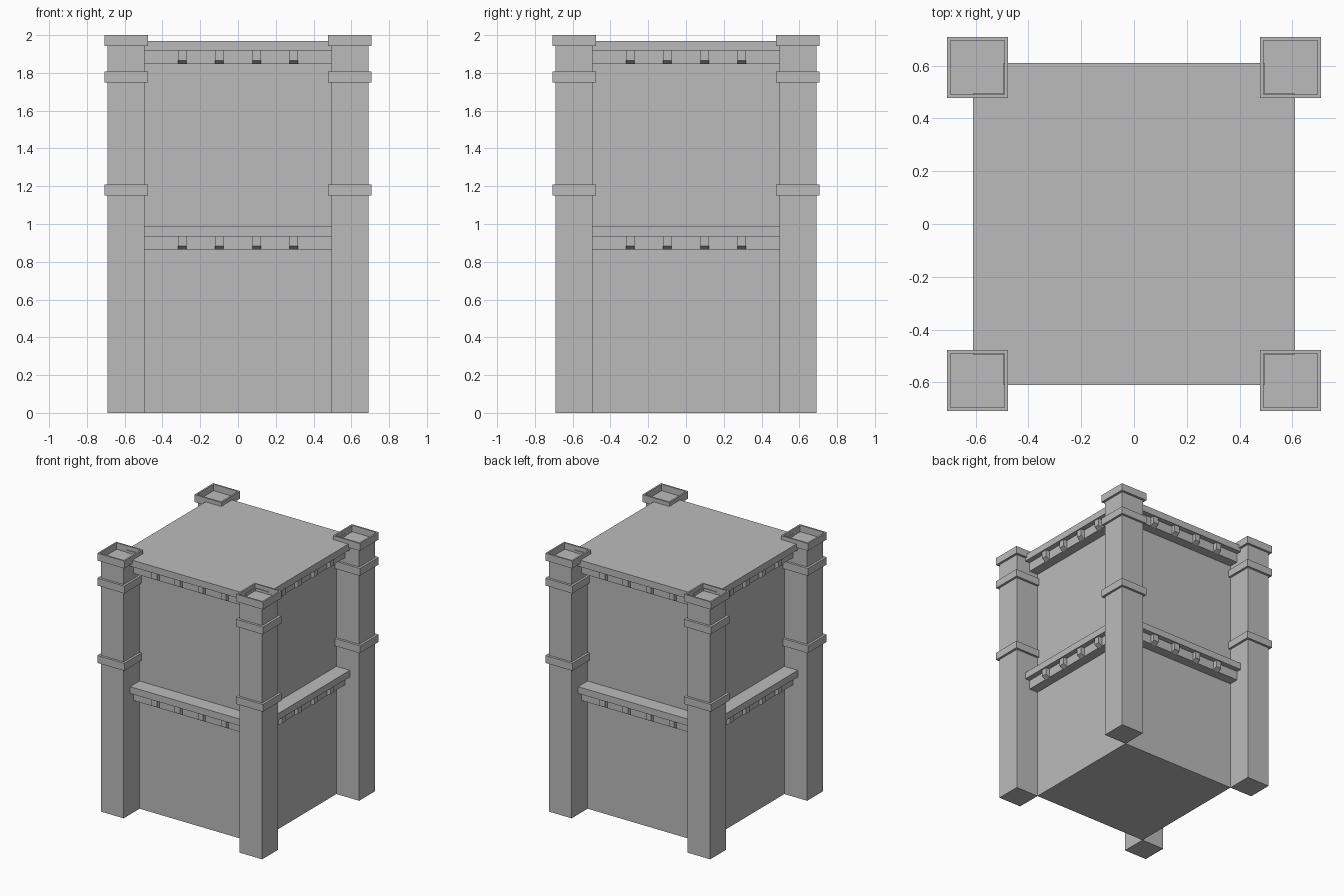
import bpy, bmesh
from math import pi
from mathutils import Matrix, Vector

default = bpy.data.objects.get("Cube")
if default:
    bpy.data.objects.remove(default, do_unlink=True)

stone = bpy.data.materials.new("grey stone")
stone.use_nodes = True
stone.diffuse_color = (0.5, 0.5, 0.5, 1)
stone.node_tree.nodes["Principled BSDF"].inputs["Base Color"].default_value = (0.5, 0.5, 0.5, 1)

WALL = 0.495    # half width of the tower body, and inner face of the pillars
PILLAR = 0.69   # outer face of the pillars
LIP = 0.018     # how far the pillar bands stand out


def finish(name, bm):
    bmesh.ops.recalc_face_normals(bm, faces=bm.faces)
    mesh = bpy.data.meshes.new(name)
    bm.to_mesh(mesh)
    bm.free()
    mesh.materials.append(stone)
    obj = bpy.data.objects.new(name, mesh)
    bpy.context.collection.objects.link(obj)
    return obj


def prism(bm, outline, offset):
    """Extrude a flat outline of 3D points by an offset."""
    face = bm.faces.new([bm.verts.new(p) for p in outline])
    top = bmesh.ops.extrude_face_region(bm, geom=[face])["geom"]
    verts = [g for g in top if isinstance(g, bmesh.types.BMVert)]
    bmesh.ops.translate(bm, verts=verts, vec=offset)


def box(bm, low, high):
    (x0, y0, z0), (x1, y1, z1) = low, high
    prism(bm, [(x0, y0, z0), (x1, y0, z0), (x1, y1, z0), (x0, y1, z0)], (0, 0, z1 - z0))


def cross_slab(name, reach, z0, z1):
    """Slab projecting from all four walls between the pillars."""
    bm = bmesh.new()
    quarter = [Vector((WALL, -WALL, z0)), Vector((reach, -WALL, z0)), Vector((reach, WALL, z0))]
    outline = [Matrix.Rotation(k * pi / 2, 3, "Z") @ p for k in range(4) for p in quarter]
    prism(bm, outline, (0, 0, z1 - z0))
    finish(name, bm)


def brackets(name, z):
    """Four small brackets with sloped undersides on each side."""
    bm = bmesh.new()
    for i in range(4):
        x = (i - 1.5) * 0.197 - 0.0225
        prism(bm, [(x, -0.56, z), (x, -0.57, z), (x, -0.6, z + 0.018),
                   (x, -0.6, z + 0.07), (x, -0.56, z + 0.07)], (0.045, 0, 0))
    side = bm.verts[:] + bm.edges[:] + bm.faces[:]
    for k in range(1, 4):
        copy = bmesh.ops.duplicate(bm, geom=side)["geom"]
        bmesh.ops.rotate(bm, verts=[g for g in copy if isinstance(g, bmesh.types.BMVert)],
                         matrix=Matrix.Rotation(k * pi / 2, 3, "Z"))
    finish(name, bm)


# Tower body
bm = bmesh.new()
box(bm, (-WALL, -WALL, 0), (WALL, WALL, 1.95))
finish("tower_body", bm)

# Ledge at mid height and roof, each with a lower trim and brackets
for name, base in (("middle_ledge", 0.865), ("roof", 1.848)):
    cross_slab(name, 0.61, base + 0.07, base + 0.122)
    cross_slab(name + "_trim", 0.57, base, base + 0.07)
    brackets(name + "_brackets", base)

# Corner pillars with two bands and a hollow cap
for sy, depth in ((-1, "front"), (1, "back")):
    for sx, side in ((-1, "right"), (1, "left")):
        def corner_box(bm, a, b, z0, z1):
            box(bm, (sx * a, sy * a, z0), (sx * b, sy * b, z1))

        tag = depth + "_" + side
        bm = bmesh.new()
        corner_box(bm, WALL, PILLAR, 0, 1.945)
        finish(tag + "_pillar", bm)

        bm = bmesh.new()
        for z in (1.152, 1.75):
            corner_box(bm, WALL - LIP, PILLAR + LIP, z, z + 0.057)
        finish(tag + "_bands", bm)

        bm = bmesh.new()
        corner_box(bm, WALL - LIP, PILLAR + LIP, 1.943, 2)
        bm.normal_update()
        bmesh.ops.recalc_face_normals(bm, faces=bm.faces)
        top = max(bm.faces, key=lambda f: f.calc_center_median().z)
        bmesh.ops.inset_region(bm, faces=[top], thickness=LIP)
        floor = bmesh.ops.extrude_face_region(bm, geom=[top])["geom"]
        bmesh.ops.translate(bm, vec=(0, 0, -0.05),
                            verts=[g for g in floor if isinstance(g, bmesh.types.BMVert)])
        if top.is_valid:
            bmesh.ops.delete(bm, geom=[top], context="FACES_ONLY")
        finish(tag + "_cap", bm)
